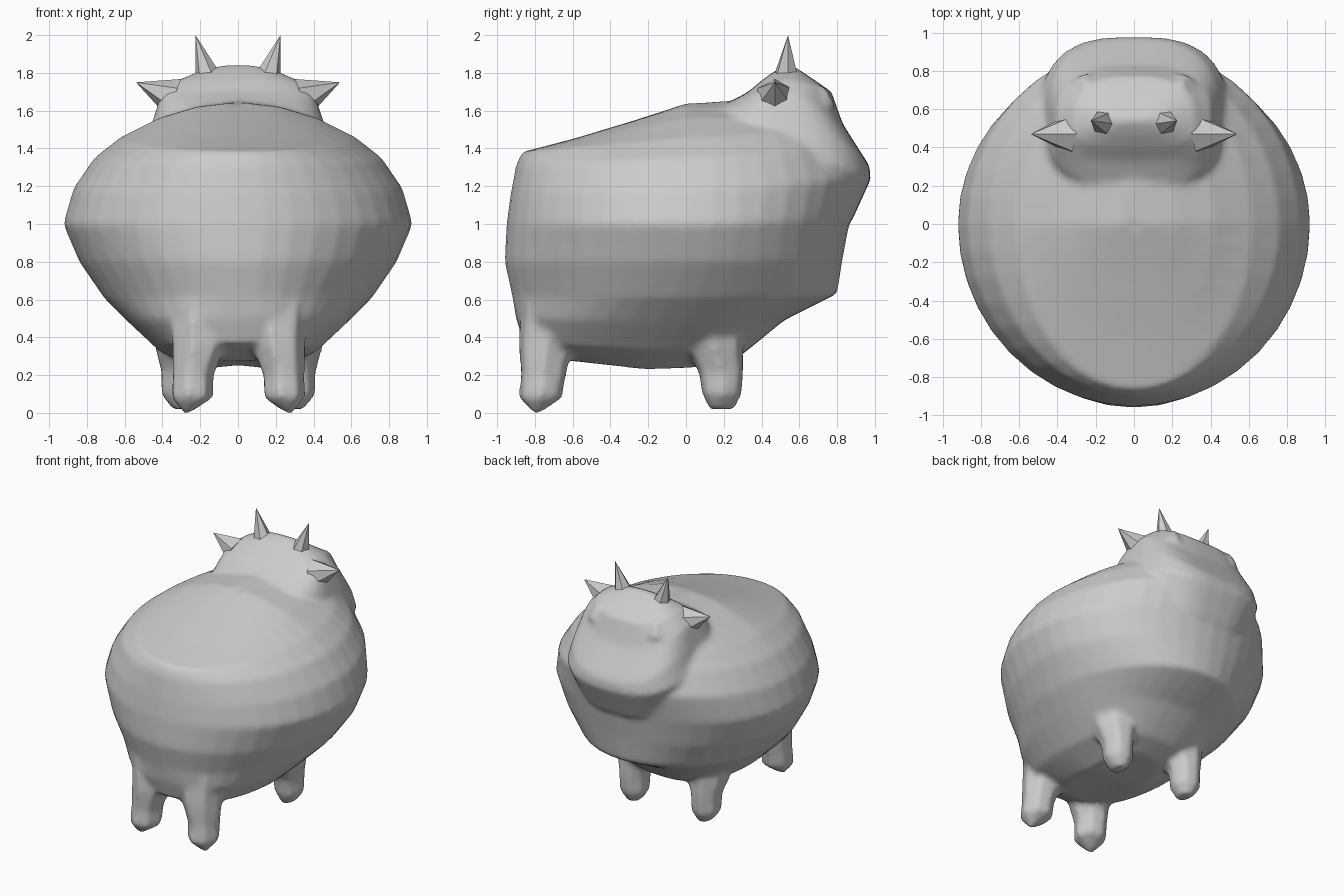
import bpy, bmesh
from math import sin, cos, pi, copysign
from mathutils import Vector

if "Cube" in bpy.data.objects:
    bpy.data.objects.remove(bpy.data.objects["Cube"])


def spow(v, e):
    return copysign(abs(v) ** e, v)


def skin(bm, rings):
    # bridge equal-sized rings of points and close both ends
    vs = [[bm.verts.new(p) for p in r] for r in rings]
    n = len(vs[0])
    for a, b in zip(vs, vs[1:]):
        for i in range(n):
            j = (i + 1) % n
            bm.faces.new((a[i], a[j], b[j], b[i]))
    for r in (vs[0], vs[-1]):
        c = bm.verts.new(sum((v.co for v in r), Vector()) / n)
        for i in range(n):
            bm.faces.new((r[i], r[(i + 1) % n], c))


def saddle_ring(yb, zb, ym, zm, yf, zf, hw, e=1.0, n=40):
    # closed ring through a back, a middle and a front height
    pts = []
    for i in range(n):
        t = 2 * pi * i / n
        c, s = spow(cos(t), e), spow(sin(t), e)
        if c > 0:
            pts.append((hw * s, ym + (yf - ym) * c, zm + (zf - zm) * c ** 2))
        else:
            pts.append((hw * s, ym + (ym - yb) * c, zm - (zb - zm) * c))
    return pts


def oval(z, cx, cy, rx, ry, n=7):
    return [(cx + rx * cos(2 * pi * i / n), cy + ry * sin(2 * pi * i / n), z) for i in range(n)]


def finish(name, bm):
    bmesh.ops.recalc_face_normals(bm, faces=bm.faces)
    me = bpy.data.meshes.new(name)
    bm.to_mesh(me)
    bm.free()
    ob = bpy.data.objects.new(name, me)
    bpy.context.collection.objects.link(ob)
    return ob


bm = bmesh.new()
# barrel torso
skin(bm, [saddle_ring(*r) for r in (
    (-.66, .28, -.22, .23, .15, .25, .22, .8),
    (-.86, .37, -.22, .33, .30, .31, .42, .8),
    (-.90, .50, -.15, .48, .52, .49, .58, .85),
    (-.92, .62, -.08, .61, .80, .63, .71),
    (-.96, .80, 0, .80, .83, .82, .84),
    (-.95, 1.0, 0, 1.0, .87, 1.03, .925),
    (-.93, 1.15, 0, 1.19, .93, 1.25, .87),
    (-.90, 1.31, 0, 1.35, .86, 1.42, .76),
    (-.87, 1.38, 0, 1.46, .80, 1.53, .62),
    (-.60, 1.45, 0, 1.56, .70, 1.62, .42),
    (-.30, 1.54, 0, 1.62, .50, 1.65, .22),
    (-.05, 1.62, 0, 1.64, .20, 1.65, .05))])
# head with flat face and blunt muzzle
skin(bm, [saddle_ring(*r) for r in (
    (.15, 1.20, .5, 1.10, .88, 1.02, .40, .7),
    (.15, 1.45, .5, 1.35, .98, 1.24, .50, .7),
    (.20, 1.63, .5, 1.54, .97, 1.31, .45, .7),
    (.33, 1.70, .5, 1.68, .83, 1.53, .41, .7),
    (.40, 1.76, .52, 1.76, .77, 1.70, .32, .7),
    (.47, 1.81, .54, 1.82, .64, 1.79, .18, .8),
    (.53, 1.84, .54, 1.85, .56, 1.84, .04))])
# four stubby legs, mirrored, pointed hooves
for s in (1, -1):
    skin(bm, [oval(z, s * x, y, rx, ry) for z, x, y, rx, ry in (
        (0.0, .27, -.79, .02, .02), (.08, .245, -.77, .115, .12),
        (.20, .24, -.755, .115, .125), (.36, .21, -.74, .15, .15),
        (.60, .20, -.68, .18, .20))])
    skin(bm, [oval(z, s * x, y, rx, ry) for z, x, y, rx, ry in (
        (.02, .30, .19, .05, .07), (.10, .305, .19, .11, .11),
        (.22, .305, .185, .11, .125), (.34, .30, .15, .15, .16),
        (.52, .28, .10, .20, .22))])
    # brow ridge
    brow = bmesh.ops.create_cone(bm, cap_ends=True, segments=5, radius1=.07, radius2=0, depth=.12)
    bmesh.ops.translate(bm, verts=brow["verts"], vec=(s * .25, .73, 1.69))
body = finish("body", bm)
rm = body.modifiers.new("merge", 'REMESH')
rm.mode = 'VOXEL'
rm.voxel_size = .022
rm.use_smooth_shade = True
sm = body.modifiers.new("soften", 'SMOOTH')
sm.factor = .5
sm.iterations = 4


def spike(name, base, tip, radius, sides):
    # low-poly cone from base to tip
    base, tip = Vector(base), Vector(tip)
    d = tip - base
    bm = bmesh.new()
    bmesh.ops.create_cone(bm, cap_ends=True, segments=sides, radius1=radius, radius2=0, depth=d.length)
    bmesh.ops.rotate(bm, verts=bm.verts, matrix=d.to_track_quat('Z', 'Y').to_matrix())
    bmesh.ops.translate(bm, verts=bm.verts, vec=(base + tip) / 2)
    return finish(name, bm)


# horns and ears
for s, side in ((1, "right"), (-1, "left")):
    spike("horn_" + side, (s * .155, .53, 1.76), (s * .225, .54, 2.0), .075, 6)
    spike("ear_" + side, (s * .34, .47, 1.67), (s * .54, .47, 1.75), .105, 6)
